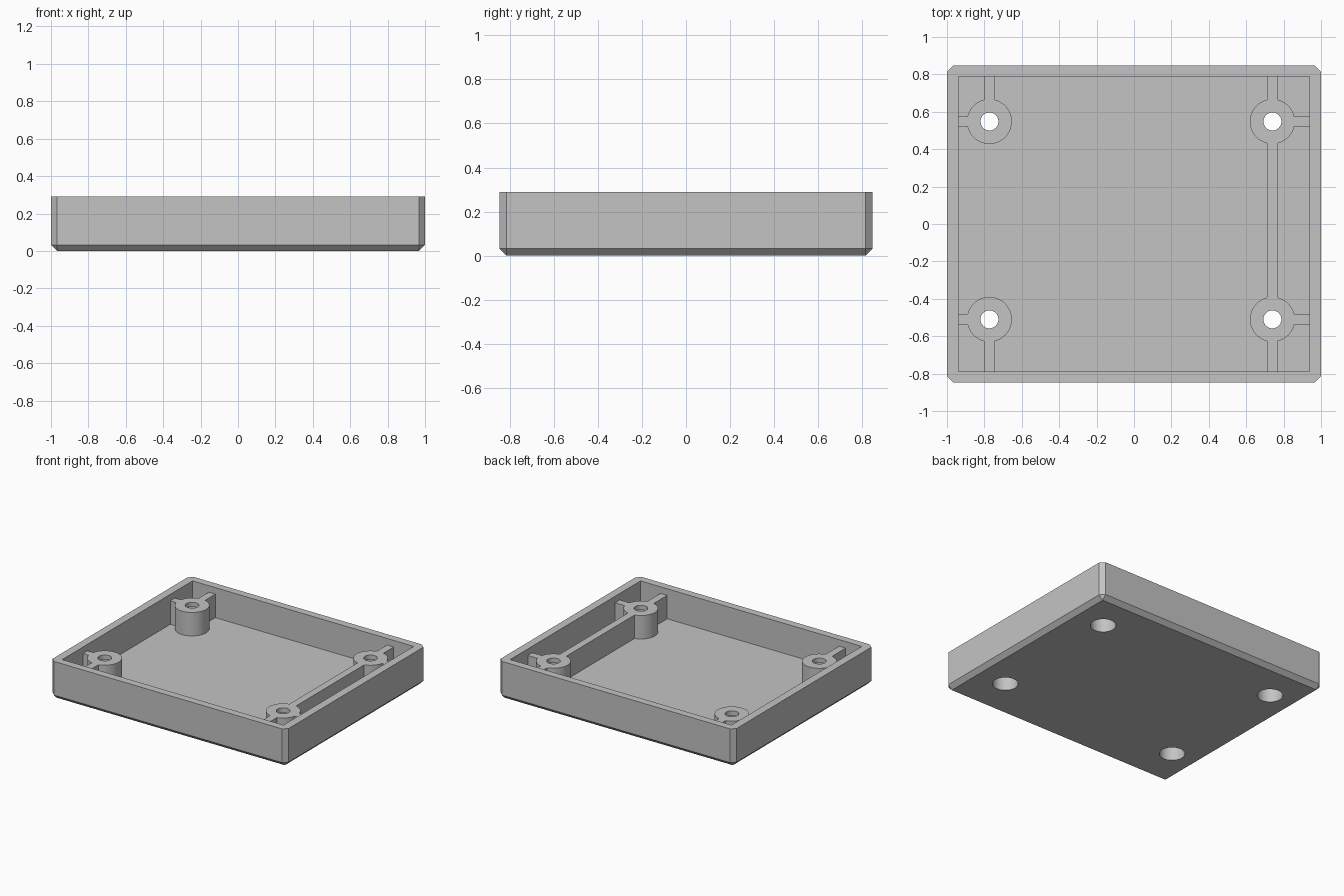
import bpy, bmesh, math
from mathutils import Matrix, Vector

if "Cube" in bpy.data.objects:
    bpy.data.objects.remove(bpy.data.objects["Cube"])

HX, HY, H = 1.0, 0.847, 0.29        # outer half sizes and height
IX, IY, FLOOR = 0.938, 0.789, 0.06  # cavity half sizes and floor level
CH = 0.032                          # outer chamfer
POST_TOP, POST_R = 0.24, 0.12
HOLE_R, BORE_R, BORE_TOP = 0.048, 0.089, 0.205
RIB_W = 0.056
PX, PY = (-0.773, 0.740), (-0.510, 0.548)

grey = bpy.data.materials.new("grey plastic")
grey.diffuse_color = (0.55, 0.55, 0.55, 1)
grey.use_nodes = True
grey.node_tree.nodes["Principled BSDF"].inputs["Base Color"].default_value = grey.diffuse_color


def finish(name, bm):
    me = bpy.data.meshes.new(name)
    bm.to_mesh(me)
    bm.free()
    me.materials.append(grey)
    ob = bpy.data.objects.new(name, me)
    bpy.context.collection.objects.link(ob)
    return ob


def block_mesh(lo, hi):
    lo, hi = Vector(lo), Vector(hi)
    bm = bmesh.new()
    bmesh.ops.create_cube(bm, size=1, matrix=Matrix.Translation((lo + hi) / 2)
                          @ Matrix.Diagonal((*(hi - lo), 1)))
    return bm


def box(name, lo, hi):
    return finish(name, block_mesh(lo, hi))


def cylinder(name, x, y, r, z0, z1, seg=48):
    bm = bmesh.new()
    bmesh.ops.create_cone(bm, cap_ends=True, segments=seg, radius1=r, radius2=r,
                          depth=z1 - z0,
                          matrix=Matrix.Translation((x, y, (z0 + z1) / 2)))
    return finish(name, bm)


def combine(target, tool, operation):
    bpy.context.view_layer.objects.active = target
    mod = target.modifiers.new("cut", 'BOOLEAN')
    mod.operation, mod.solver, mod.object = operation, 'EXACT', tool
    bpy.ops.object.modifier_apply(modifier=mod.name)
    bpy.data.objects.remove(tool)


# Tray body: block with chamfered upright corners and bottom edges
bm = block_mesh((-HX, -HY, 0), (HX, HY, H))
edges = [e for e in bm.edges if not all(v.co.z > H - 0.01 for v in e.verts)]
bmesh.ops.bevel(bm, geom=edges, offset=CH, offset_type='OFFSET', segments=1,
                profile=0.5, affect='EDGES')
tray = finish("tray", bm)

# Cavity
combine(tray, box("cavity", (-IX, -IY, FLOOR), (IX, IY, H + 0.1)), 'DIFFERENCE')

# Ribs from each post to the nearest walls; one long rib joins the right posts
w, z0, lap = RIB_W / 2, FLOOR - 0.02, 0.02
ribs = [((PX[1] - w, -IY - lap), (PX[1] + w, IY + lap)),
        ((PX[0] - w, -IY - lap), (PX[0] + w, PY[0])),
        ((PX[0] - w, PY[1]), (PX[0] + w, IY + lap))]
for y in PY:
    ribs += [((-IX - lap, y - w), (PX[0], y + w)),
             ((PX[1], y - w), (IX + lap, y + w))]
for lo, hi in ribs:
    combine(tray, box("rib", (*lo, z0), (*hi, POST_TOP)), 'UNION')

# Screw posts with a through hole and a wide bore from below
centres = [(x, y) for x in PX for y in PY]
for x, y in centres:
    combine(tray, cylinder("post", x, y, POST_R, z0, POST_TOP), 'UNION')
for x, y in centres:
    combine(tray, cylinder("bore", x, y, BORE_R, -0.1, BORE_TOP), 'DIFFERENCE')
    combine(tray, cylinder("hole", x, y, HOLE_R, 0.1, H + 0.1, 32), 'DIFFERENCE')

# Smooth round walls, sharp edges elsewhere
bpy.ops.object.select_all(action='DESELECT')
tray.select_set(True)
bpy.context.view_layer.objects.active = tray
bpy.ops.object.shade_smooth_by_angle(angle=math.radians(25))
